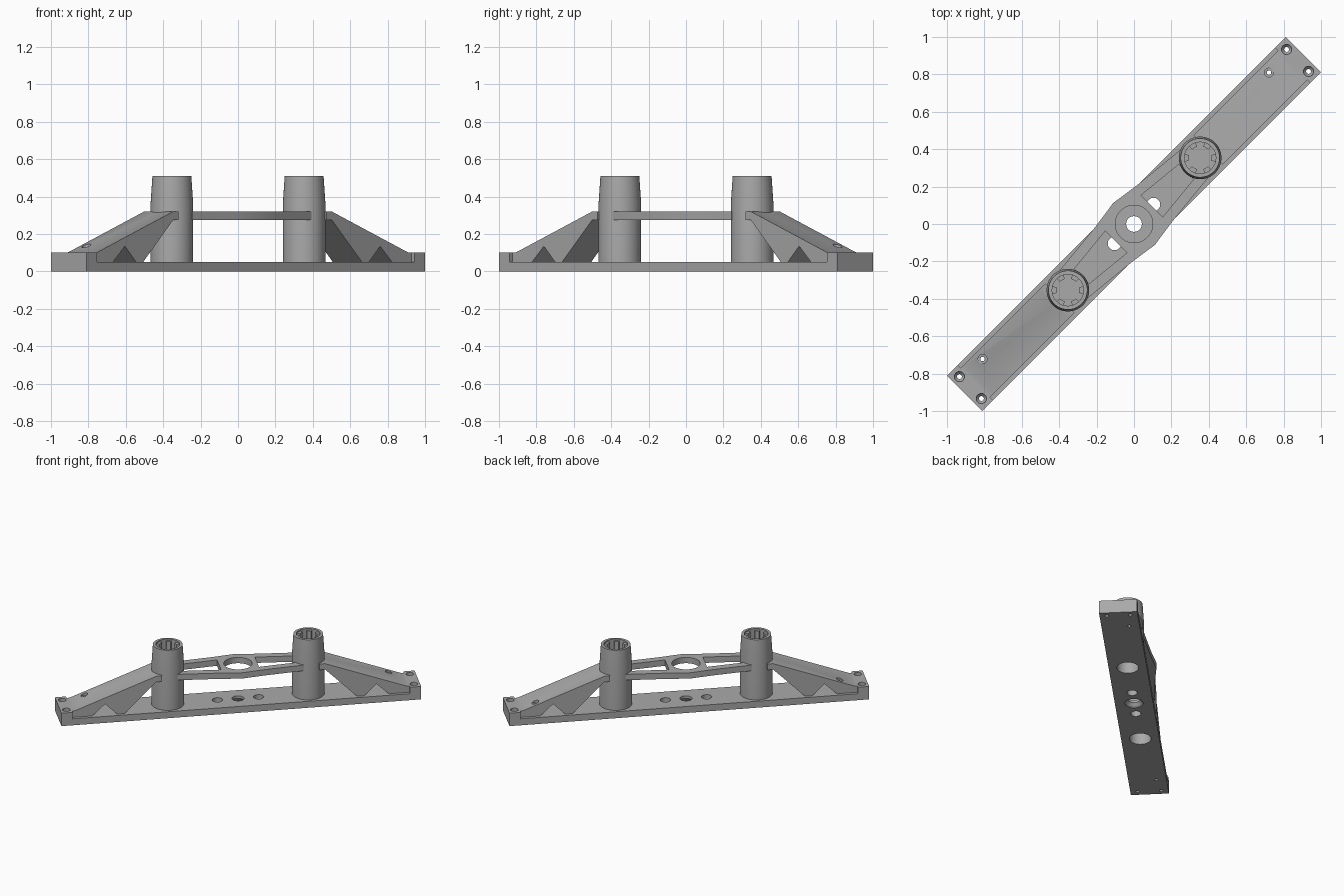
import bpy, bmesh, math
from mathutils import Matrix, Vector

if "Cube" in bpy.data.objects:
    bpy.data.objects.remove(bpy.data.objects["Cube"])

grey = bpy.data.materials.new("light grey")
grey.use_nodes = True
grey.diffuse_color = (0.4, 0.4, 0.4, 1)
grey.node_tree.nodes["Principled BSDF"].inputs["Base Color"].default_value = (0.4, 0.4, 0.4, 1)
DIAGONAL = Matrix.Rotation(math.pi / 4, 4, 'Z')


def prism(bm, outline, low, high, upright=False):
    """Extrude an outline: (u, v) along z, or (u, z) along v if upright."""
    def place(a, b, c):
        return (a, c, b) if upright else (a, b, c)
    rings = [[bm.verts.new(place(a, b, c)) for a, b in outline] for c in (low, high)]
    bm.faces.new(rings[0])
    bm.faces.new(rings[1])
    bridge_rings(bm, *rings)


def bridge_rings(bm, first, second):
    for i in range(len(first)):
        j = (i + 1) % len(first)
        bm.faces.new((first[i], first[j], second[j], second[i]))


def lathe(bm, profile, u=0, v=0, sides=48):
    """Solid of revolution from bottom to top, capped at both ends."""
    rings = []
    for r, z in profile:
        angles = [2 * math.pi * i / sides for i in range(sides)]
        rings.append([bm.verts.new((u + r * math.cos(a), v + r * math.sin(a), z)) for a in angles])
    for lower, upper in zip(rings, rings[1:]):
        bridge_rings(bm, lower, upper)
    bm.faces.new(rings[0])
    bm.faces.new(rings[-1])


def finish(name, bm):
    bmesh.ops.recalc_face_normals(bm, faces=bm.faces)
    mesh = bpy.data.meshes.new(name)
    bm.to_mesh(mesh)
    bm.free()
    obj = bpy.data.objects.new(name, mesh)
    bpy.context.collection.objects.link(obj)
    obj.matrix_world = DIAGONAL
    mesh.materials.append(grey)
    return obj


def cut(obj, bm):
    cutter = finish("cutter", bm)
    cutter.hide_render = True
    mod = obj.modifiers.new("cut", 'BOOLEAN')
    mod.object, mod.operation, mod.solver = cutter, 'DIFFERENCE', 'EXACT'
    bpy.context.view_layer.objects.active = obj
    bpy.ops.object.modifier_apply(modifier=mod.name)
    bpy.data.objects.remove(cutter)


def smooth(obj):
    bpy.ops.object.select_all(action='DESELECT')
    obj.select_set(True)
    bpy.context.view_layer.objects.active = obj
    bpy.ops.object.shade_smooth_by_angle(angle=math.radians(30))


END, HALF, POST = 1.28, 0.134, 0.5
FLOOR, STEP, DECK = 0.05, 0.1, 0.32

# Base bar with raised end blocks
bm = bmesh.new()
prism(bm, [(-END, 0), (END, 0), (END, STEP), (1.2, STEP), (1.2, FLOOR),
           (-1.2, FLOOR), (-1.2, STEP), (-END, STEP)], -HALF, HALF, True)
base = finish("base_bar", bm)
bm = bmesh.new()
lathe(bm, [(0.064, -0.01), (0.064, 0.005), (0.042, 0.03), (0.042, 0.2)])
for s in (-1, 1):
    lathe(bm, [(0.036, -0.1), (0.036, 0.2)], s * 0.147, 0)
    lathe(bm, [(0.076, -0.1), (0.076, 0.2)], s * POST, 0)
    lathe(bm, [(0.012, -0.1), (0.012, 0.2)], s * 1.083, 0.062, 20)
    for v in (-0.083, 0.083):
        lathe(bm, [(0.013, -0.1), (0.013, 0.06), (0.027, 0.075), (0.027, 0.2)], s * 1.237, v, 24)
cut(base, bm)
smooth(base)

for s, side in ((-1, "right"), (1, "left")):
    # Sloped brace with a triangular tunnel
    bm = bmesh.new()
    outline = [(1.2, 0.05), (1.2, STEP), (1.18, STEP), (0.6, DECK), (0.56, DECK), (0.56, 0.275),
               (0.6, 0.275), (0.827, 0.05), (0.88, 0.05), (0.965, 0.135), (1.055, 0.05)]
    prism(bm, [(s * u, z) for u, z in outline], -0.11, 0.11, True)
    brace = finish(side + "_brace", bm)
    bm = bmesh.new()
    lathe(bm, [(0.1, 0), (0.1, 0.6)], s * POST)
    lathe(bm, [(0.012, 0), (0.012, 0.12), (0.024, 0.121), (0.024, 0.3)], s * 1.083, 0.062, 24)
    cut(brace, bm)
    smooth(brace)

    # Tapered hollow post
    bm = bmesh.new()
    lathe(bm, [(0.114, 0.045), (0.114, 0.36), (0.104, 0.51)], s * POST, sides=64)
    post = finish(side + "_post", bm)
    bm = bmesh.new()
    lathe(bm, [(0.076, 0), (0.076, 0.28)], s * POST)
    lathe(bm, [(0.084, 0.36), (0.084, 0.6)], s * POST)
    cut(post, bm)
    smooth(post)

    # Six locking tabs inside the socket
    bm = bmesh.new()
    for k in range(6):
        mid = math.radians(60 * k + 15)
        arc = [mid + math.radians(d) for d in (-14, -7, 0, 7, 14)]
        outline = [(0.062, a) for a in arc] + [(0.087, a) for a in reversed(arc)]
        prism(bm, [(s * POST + r * math.cos(a), r * math.sin(a)) for r, a in outline], 0.355, 0.5)
    finish(side + "_socket_tabs", bm)

# Upper bridge with a round eye and two tapered windows
bm = bmesh.new()
edge = [(-0.45, 0.106), (-0.16, 0.135), (0, 0.158), (0.16, 0.135), (0.45, 0.106)]
prism(bm, edge + [(-u, -v) for u, v in edge], 0.275, DECK)
bridge = finish("upper_bridge", bm)
bm = bmesh.new()
lathe(bm, [(0.1, 0.2), (0.1, 0.4)], sides=64)
for s in (-1, 1):
    prism(bm, [(s * 0.135, -0.082), (s * 0.135, 0.082), (s * 0.395, 0.056), (s * 0.395, -0.056)], 0.2, 0.4)
cut(bridge, bm)
bm = bmesh.new()
for s in (-1, 1):
    lathe(bm, [(0.109, 0.2), (0.109, 0.4)], s * POST)
cut(bridge, bm)
smooth(bridge)
